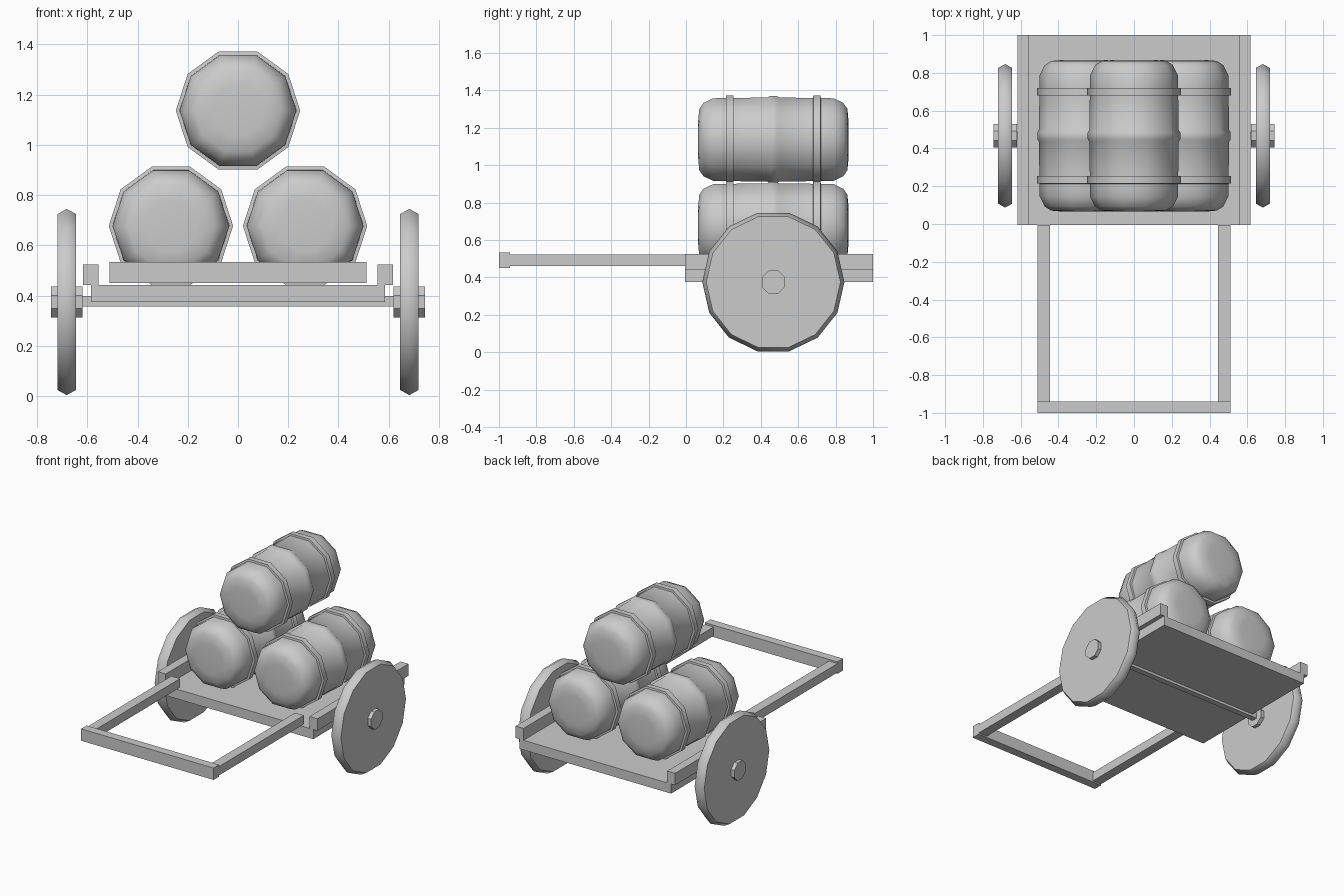
import bpy, bmesh, math

if "Cube" in bpy.data.objects:
    bpy.data.objects.remove(bpy.data.objects["Cube"])

AXLE_Y, AXLE_Z = 0.467, 0.375


def finish(name, bm, smooth=None):
    bmesh.ops.recalc_face_normals(bm, faces=bm.faces)
    me = bpy.data.meshes.new(name)
    bm.to_mesh(me)
    bm.free()
    ob = bpy.data.objects.new(name, me)
    bpy.context.collection.objects.link(ob)
    if smooth:
        bpy.ops.object.select_all(action='DESELECT')
        ob.select_set(True)
        bpy.context.view_layer.objects.active = ob
        bpy.ops.object.shade_smooth_by_angle(angle=math.radians(smooth))
    return ob


def box(name, x, y, z):
    bm = bmesh.new()
    bmesh.ops.create_cube(bm, size=1)
    for v in bm.verts:
        for i, (a, b) in enumerate((x, y, z)):
            v.co[i] = a if v.co[i] < 0 else b
    return finish(name, bm)


def lathe(name, profile, sides, axis, center, smooth=None):
    """Capped solid of revolution; profile is (radius, position along axis)."""
    bm = bmesh.new()
    rings = []
    for r, t in profile:
        ring = []
        for i in range(sides):
            a = 2 * math.pi * i / sides
            if sides % 4 == 0:
                a += math.pi / sides      # keeps a flat side on top
            c, s = r * math.cos(a), r * math.sin(a)
            co = (t, c, s) if axis == 'X' else (c, t, s)
            ring.append(bm.verts.new([p + q for p, q in zip(co, center)]))
        rings.append(ring)
    for a, b in zip(rings, rings[1:]):
        for i in range(sides):
            j = (i + 1) % sides
            bm.faces.new((a[i], a[j], b[j], b[i]))
    bm.faces.new(rings[0])
    bm.faces.new(rings[-1])
    return finish(name, bm, smooth)


# Cart bed and axle
box("bed", (-0.585, 0.585), (-0.005, 1.0), (0.375, 0.442))
box("axle", (-0.63, 0.63), (AXLE_Y - 0.02, AXLE_Y + 0.02), (0.357, 0.398))

# Rails, handles, wheels and hubs on both sides
for s, side in ((-1, "left"), (1, "right")):
    box(side + "_rail", sorted((s * 0.555, s * 0.616)), (-0.005, 1.0), (0.442, 0.525))
    box(side + "_handle", sorted((s * 0.445, s * 0.512)), (-0.94, -0.005), (0.46, 0.522))
    lathe(side + "_wheel", [(0.359, -0.037), (0.38, 0), (0.359, 0.037)],
          14, 'X', (s * 0.682, AXLE_Y, AXLE_Z), 60)
    lathe(side + "_hub", [(0.067, -0.063), (0.067, 0.063)],
          8, 'X', (s * 0.682, AXLE_Y, AXLE_Z))

# Pull bar
box("pull_bar", (-0.512, 0.512), (-1.0, -0.94), (0.451, 0.534))

# Barrels: rounded ends, two raised outer hoops and a softer middle hoop
half = [(0.105, -0.402), (0.172, -0.396), (0.206, -0.374), (0.232, -0.322),
        (0.233, -0.254), (0.2475, -0.252), (0.2475, -0.214), (0.234, -0.212),
        (0.236, -0.032), (0.245, -0.018)]
barrel = half + [(r, -t) for r, t in reversed(half)]
for name, x, z in (("left_barrel", -0.267, 0.678), ("right_barrel", 0.267, 0.678),
                   ("top_barrel", 0, 1.137)):
    lathe(name, barrel, 10, 'Y', (x, AXLE_Y, z), 50)
